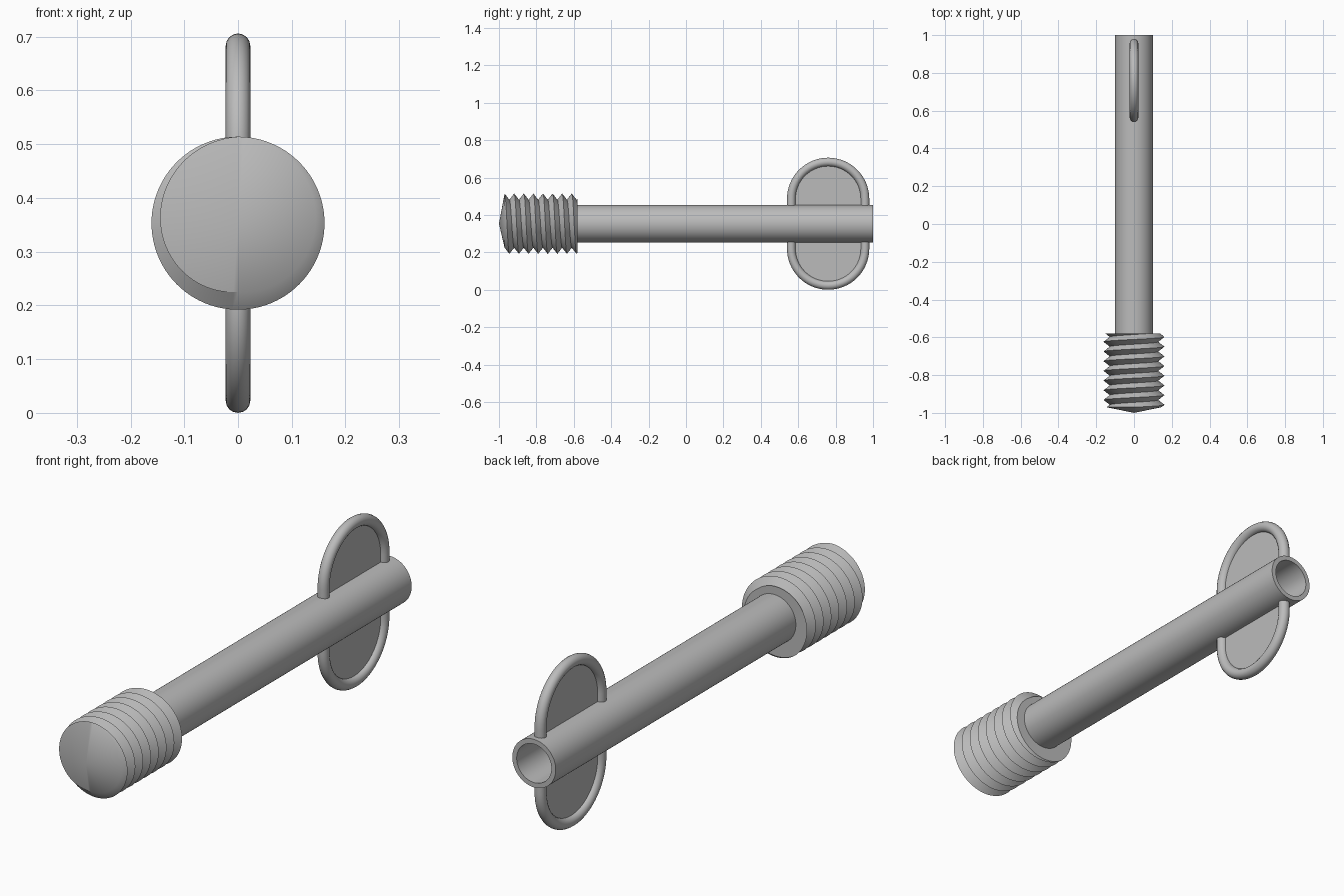
import bpy, bmesh
from math import sin, cos, pi, radians

if "Cube" in bpy.data.objects:
    bpy.data.objects.remove(bpy.data.objects["Cube"])

AXIS_Z = 0.353      # height of the shaft centre line
SEG = 96

steel = bpy.data.materials.new("grey_metal")
steel.use_nodes = True
GREY = (0.5, 0.5, 0.5, 1)
steel.diffuse_color = GREY
steel.node_tree.nodes["Principled BSDF"].inputs["Base Color"].default_value = GREY


def finish(obj, angle=30):
    obj.data.materials.clear()
    obj.data.materials.append(steel)
    bpy.ops.object.select_all(action="DESELECT")
    obj.select_set(True)
    bpy.context.view_layer.objects.active = obj
    bpy.ops.object.shade_smooth_by_angle(angle=radians(angle))


def grid_object(name, columns, closed=False):
    """Skin neighbouring columns of points with quads and weld the seams."""
    bm = bmesh.new()
    cols = [[bm.verts.new(p) for p in col] for col in columns]
    for a, b in zip(cols, cols[1:]):
        count = len(a) if closed else len(a) - 1
        for i in range(count):
            j = (i + 1) % len(a)
            bm.faces.new((a[i], b[i], b[j], a[j]))
    bmesh.ops.remove_doubles(bm, verts=bm.verts, dist=0.00005)
    bmesh.ops.dissolve_degenerate(bm, edges=bm.edges, dist=0.00005)
    bmesh.ops.recalc_face_normals(bm, faces=bm.faces)
    mesh = bpy.data.meshes.new(name)
    bm.to_mesh(mesh)
    bm.free()
    obj = bpy.data.objects.new(name, mesh)
    bpy.context.collection.objects.link(obj)
    return obj


def around(t, r, y):
    """Point at turn t (clockwise from the top, seen from the front)."""
    return (r * sin(2 * pi * t), y, AXIS_Z + r * cos(2 * pi * t))


# Hollow shaft: outer wall, open rim and bore
profile = [(0.1, -0.6), (0.1, 1.0), (0.08, 1.0), (0.08, -0.58), (0, -0.58)]
shaft = grid_object("shaft", [[around(k / SEG, r, y) for r, y in profile]
                              for k in range(SEG + 1)])
finish(shaft)

# Threaded tip: right-hand V thread with a shallow cone in front
FRONT, BACK, PITCH = -0.97, -0.58, 0.0513
CREST, ROOT = 0.161, 0.128


def thread_radius(t, y):
    phase = ((y - FRONT) / PITCH - t) % 1
    return ROOT + (CREST - ROOT) * abs(1 - 2 * phase)


columns = []
for k in range(SEG + 1):
    t = k / SEG
    col = [around(t, 0, -1)]
    for half in range(-2, 17):
        y = min(max(FRONT + PITCH * (t + half / 2), FRONT), BACK)
        col.append(around(t, thread_radius(t, y), y))
    col.append(around(t, 0.09, BACK))
    columns.append(col)
finish(grid_object("threaded_tip", columns), 35)

# Wing handles: a bent rod filled by a thin plate, above and below the shaft
MID_Y, HALF_W, ROD, STRAIGHT = 0.76, 0.197, 0.023, 0.133
for name, side in (("upper", 1), ("lower", -1)):
    path = [(MID_Y + HALF_W, 0.09)]
    path += [(MID_Y + HALF_W * cos(pi * i / 32), STRAIGHT + HALF_W * sin(pi * i / 32))
             for i in range(33)]
    path += [(MID_Y - HALF_W, 0.09)]

    curve = bpy.data.curves.new(name + "_wing_rod", "CURVE")
    curve.dimensions = "3D"
    curve.bevel_depth = ROD
    curve.bevel_resolution = 6
    spline = curve.splines.new("POLY")
    spline.points.add(len(path) - 1)
    for point, (y, z) in zip(spline.points, path):
        point.co = (0, y, AXIS_Z + side * z, 1)
    rod = bpy.data.objects.new(name + "_wing_rod", curve)
    bpy.context.collection.objects.link(rod)
    bpy.ops.object.select_all(action="DESELECT")
    rod.select_set(True)
    bpy.context.view_layer.objects.active = rod
    bpy.ops.object.convert(target="MESH")
    finish(bpy.context.view_layer.objects.active, 40)

    bm = bmesh.new()
    face = bm.faces.new([bm.verts.new((-0.003, y, AXIS_Z + side * z)) for y, z in path])
    top = bmesh.ops.extrude_face_region(bm, geom=[face])["geom"]
    bmesh.ops.translate(bm, vec=(0.006, 0, 0),
                        verts=[v for v in top if isinstance(v, bmesh.types.BMVert)])
    bmesh.ops.recalc_face_normals(bm, faces=bm.faces)
    mesh = bpy.data.meshes.new(name + "_wing_plate")
    bm.to_mesh(mesh)
    bm.free()
    plate = bpy.data.objects.new(name + "_wing_plate", mesh)
    bpy.context.collection.objects.link(plate)
    finish(plate)
